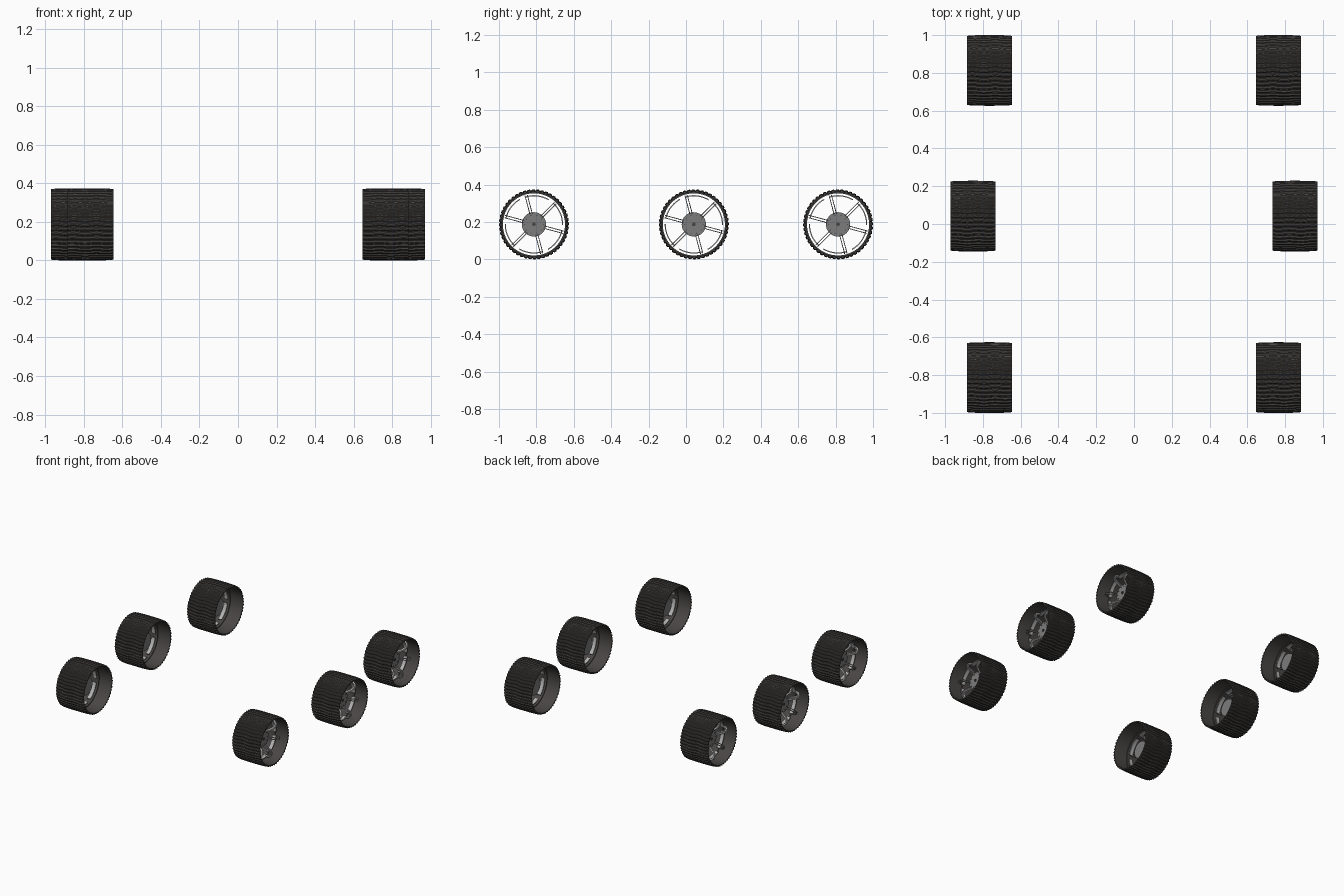
import bpy, bmesh
from math import sin, cos, pi, radians
from mathutils import Matrix, Vector

cube = bpy.data.objects.get("Cube")
if cube:
    bpy.data.objects.remove(cube)

RADIUS, HALF_WIDTH = 0.187, 0.119
TEETH = 48


def material(name, rgb):
    mat = bpy.data.materials.new(name)
    mat.use_nodes = True
    mat.diffuse_color = (*rgb, 1)
    mat.node_tree.nodes["Principled BSDF"].inputs["Base Color"].default_value = (*rgb, 1)
    return mat


dark = material("dark_tread", (0.066, 0.061, 0.058))
grey = material("hub_grey", (0.2, 0.2, 0.2))
silver = material("spoke_silver", (0.45, 0.45, 0.45))


def polar(x, r, a):
    """Point on a wheel whose axle runs along x."""
    return Vector((x, r * cos(a), r * sin(a)))


def sweep(bm, sections, loop=False):
    """Skin a list of closed cross-sections."""
    rings = [[bm.verts.new(p) for p in s] for s in sections]
    n = len(rings[0])
    pairs = list(zip(rings, rings[1:] + rings[:1])) if loop else list(zip(rings, rings[1:]))
    for a, b in pairs:
        for i in range(n):
            j = (i + 1) % n
            bm.faces.new((a[i], a[j], b[j], b[i]))
    if not loop:
        bm.faces.new(rings[0])
        bm.faces.new(rings[-1])


def disc(bm, x0, x1, r, segs=32, centre=(0, 0)):
    """Solid cylinder along the axle."""
    offset = Vector((0, *centre))
    sweep(bm, [[polar(x, r, 2 * pi * i / segs) + offset for i in range(segs)] for x in (x0, x1)])


def build_tyre(bm):
    # gently wavy cleats on a slightly barrelled band, open in the middle
    columns = 16
    steps = TEETH * 4
    sections = []
    for i in range(steps):
        a = 2 * pi * i / steps
        cleat = 0 if i % 4 < 2 else 0.006
        section = []
        for c in range(columns + 1):
            u = 2 * c / columns - 1
            r = RADIUS - 0.004 * u ** 4 - cleat
            section.append(polar(u * HALF_WIDTH, r, a + 0.014 * sin(u * 2 * pi)))
        section += [polar(HALF_WIDTH, 0.172, a), polar(-HALF_WIDTH, 0.172, a)]
        sections.append(section)
    sweep(bm, sections, loop=True)


def build_rim_ring(bm):
    # thin stiffening ring inside the band
    box = ((-0.01, 0.173), (0.01, 0.173), (0.01, 0.166), (-0.01, 0.166))
    sweep(bm, [[polar(x, r, 2 * pi * i / 64) for x, r in box] for i in range(64)], loop=True)


def build_hub(bm):
    disc(bm, -0.025, 0.024, 0.065)


def build_bolts(bm):
    for i in range(10):
        a = 2 * pi * i / 10
        disc(bm, 0.024, 0.027, 0.003, 8, (0.05 * cos(a), 0.05 * sin(a)))
    disc(bm, 0.024, 0.03, 0.01, 12)


def build_spokes(bm):
    # (axle position, radius) along each bowed blade
    path = [Vector(p) for p in ((0.01, 0.058), (0.035, 0.07), (0.06, 0.09), (0.072, 0.113),
                                (0.066, 0.137), (0.045, 0.15), (0.015, 0.156))]
    for k in range(6):
        a = radians(105 + 60 * k)
        radial, across = polar(0, 1, a), polar(0, 1, a + pi / 2)
        # a pair of narrow blades, each on edge
        for shift in (-0.0065, 0.0065):
            side = across * 0.0022
            sections = []
            for i, p in enumerate(path):
                d = path[min(i + 1, len(path) - 1)] - path[max(i - 1, 0)]
                d.normalize()
                mid = Vector((p.x, 0, 0)) + radial * p.y + across * shift
                depth = (Vector((-d.y, 0, 0)) + radial * d.x) * 0.006
                sections.append([mid + side + depth, mid - side + depth,
                                 mid - side - depth, mid + side - depth])
            sweep(bm, sections)
        # foot that trails along the inside of the rim
        box = ((0, 0.15), (0.03, 0.15), (0.03, 0.156), (0, 0.156))
        sweep(bm, [[polar(x, r, a + 0.05 - 0.85 * i / 10) for x, r in box] for i in range(11)])


def part_mesh(name, build, mat, outward):
    bm = bmesh.new()
    build(bm)
    bmesh.ops.transform(bm, matrix=Matrix.Diagonal((outward, 1, 1, 1)), verts=bm.verts)
    bmesh.ops.recalc_face_normals(bm, faces=bm.faces)
    mesh = bpy.data.meshes.new(name)
    bm.to_mesh(mesh)
    bm.free()
    mesh.materials.append(mat)
    return mesh


PARTS = (("tyre", build_tyre, dark), ("rim_ring", build_rim_ring, dark),
         ("hub", build_hub, grey), ("hub_bolts", build_bolts, dark),
         ("spokes", build_spokes, silver))
ROWS = (("front", 0.765, -0.813), ("middle", 0.853, 0.042), ("back", 0.765, 0.813))

# mirrored wheels on both sides, sharing meshes along each side
for side_name, outward in (("left", 1), ("right", -1)):
    for part, build, mat in PARTS:
        mesh = part_mesh(f"{side_name}_{part}", build, mat, outward)
        for row, x, y in ROWS:
            ob = bpy.data.objects.new(f"{row}_{side_name}_{part}", mesh)
            ob.location = (x * outward, y, RADIUS)
            bpy.context.collection.objects.link(ob)
        bpy.ops.object.select_all(action="DESELECT")
        ob.select_set(True)
        bpy.context.view_layer.objects.active = ob
        bpy.ops.object.shade_smooth_by_angle(angle=radians(35))
